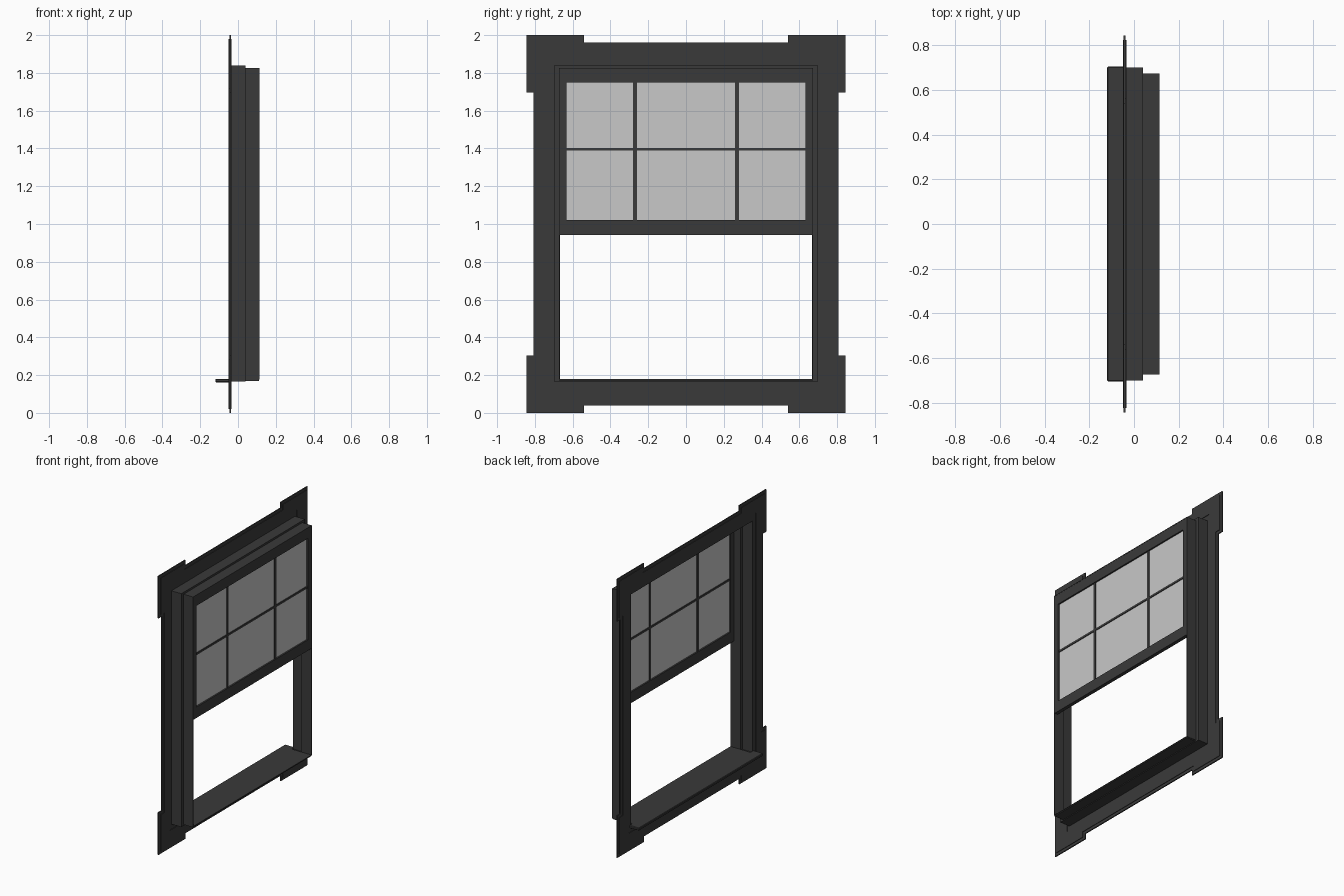
import bpy
import bmesh

old = bpy.data.objects.get("Cube")
if old:
    bpy.data.objects.remove(old, do_unlink=True)


def material(name, value):
    m = bpy.data.materials.new(name)
    m.use_nodes = True
    color = (value, value, value, 1)
    m.diffuse_color = color
    m.node_tree.nodes["Principled BSDF"].inputs["Base Color"].default_value = color
    return m


DARK = material("charcoal paint", 0.042)
GLASS = material("pale grey glass", 0.58)


def rect(y, low, high):
    return [(-y, low), (y, low), (y, high), (-y, high)]


def slab(name, x0, x1, loops, mat=DARK):
    """Extrude (y, z) loops along x; loops after the first are holes."""
    bm = bmesh.new()
    edges = []
    for loop in loops:
        vs = [bm.verts.new((x0, y, z)) for y, z in loop]
        edges += [bm.edges.new((v, vs[i - 1])) for i, v in enumerate(vs)]
    bmesh.ops.triangle_fill(bm, edges=edges, use_beauty=True)
    geom = bmesh.ops.extrude_face_region(bm, geom=bm.faces[:])["geom"]
    top = [g for g in geom if isinstance(g, bmesh.types.BMVert)]
    bmesh.ops.translate(bm, verts=top, vec=(x1 - x0, 0, 0))
    bmesh.ops.recalc_face_normals(bm, faces=bm.faces[:])
    mesh = bpy.data.meshes.new(name)
    bm.to_mesh(mesh)
    bm.free()
    mesh.materials.append(mat)
    ob = bpy.data.objects.new(name, mesh)
    bpy.context.collection.objects.link(ob)
    return ob


def trim_outline(o):
    """Casing outline with square corner blocks, inset by o."""
    q = [(0.807 - o, 0.697 + o), (0.845 - o, 0.697 + o), (0.845 - o, 1 - o),
         (0.54 + o, 1 - o), (0.54 + o, 0.96 - o)]
    loop = []
    for sy, sz in ((1, 1), (-1, 1), (-1, -1), (1, -1)):
        part = [(sy * y, 1 + sz * z) for y, z in q]
        loop += part if sy * sz > 0 else part[::-1]
    return loop


# Casing: thin base plate with a raised layer on both faces
slab("casing_base", -0.046, -0.038, [trim_outline(0), rect(0.69, 0.172, 1.833)])
slab("casing_raised", -0.050, -0.034, [trim_outline(0.02), rect(0.72, 0.13, 1.88)])

# Stepped jamb box
slab("jamb_outer", -0.038, 0.04, [rect(0.70, 0.165, 1.84), rect(0.69, 0.172, 1.833)])
slab("jamb_step", 0.034, 0.04, [rect(0.695, 0.168, 1.836), rect(0.668, 0.18, 1.82)])
slab("jamb_inner", 0.04, 0.115, [rect(0.673, 0.176, 1.826), rect(0.668, 0.18, 1.82)])

# Sill running through the opening
slab("sill_inside", -0.045, 0.112, [rect(0.669, 0.17, 0.18)])
sill = slab("sill_nose", -0.12, -0.04, [rect(0.705, 0.161, 0.18)])
bevel = sill.modifiers.new("soft_edge", "BEVEL")
bevel.width = 0.004

# Raised sash with glass and glazing bars
slab("sash_frame", 0.088, 0.114, [rect(0.668, 0.943, 1.82), rect(0.632, 1.021, 1.748)])
slab("glass", 0.099, 0.103, [rect(0.634, 1.019, 1.75)], GLASS)
for side, y in (("right", -0.27), ("left", 0.27)):
    bar = slab(side + "_glazing_bar", 0.094, 0.108, [rect(0.01, 1.02, 1.749)])
    bar.location.y = y
slab("cross_glazing_bar", 0.094, 0.108, [rect(0.633, 1.388, 1.403)])
